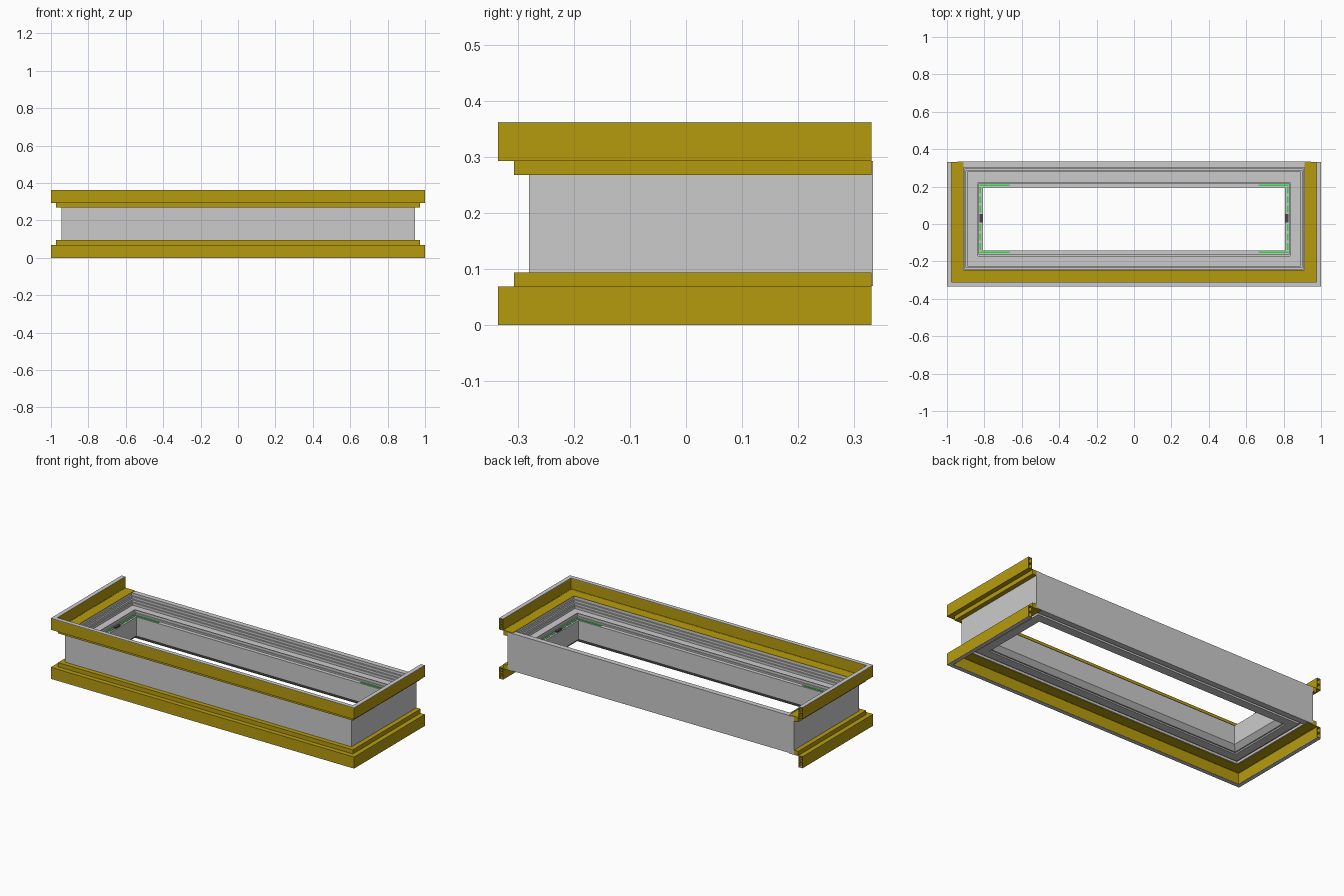
import bpy, bmesh

if "Cube" in bpy.data.objects:
    bpy.data.objects.remove(bpy.data.objects["Cube"])

HX, Y0, Y1 = 0.945, -0.28, 0.333   # outer faces of the grey frame
H = 0.362                          # total height


def material(name, color):
    m = bpy.data.materials.new(name)
    m.diffuse_color = color
    m.use_nodes = True
    m.node_tree.nodes["Principled BSDF"].inputs["Base Color"].default_value = m.diffuse_color
    return m


yellow = material("yellow", (0.47, 0.33, 0.004, 1))
green = material("green", (0.03, 0.75, 0.05, 1))
dark = material("dark", (0.07, 0.06, 0.07, 1))


def sweep(name, profile, closed=True, mat=None):
    """Sweep an (inset, z) profile round the frame, or round three sides only."""
    bm = bmesh.new()
    rings = []
    for d, z in profile:
        x, a = HX - d, Y0 + d
        b = Y1 - d if closed else 0.331
        rings.append([bm.verts.new((px, py, z))
                      for px, py in ((-x, b), (-x, a), (x, a), (x, b))])
    n = len(rings)
    for i in range(n):
        p, q = rings[i], rings[(i + 1) % n]
        for j in range(4 if closed else 3):
            k = (j + 1) % 4
            bm.faces.new((p[j], p[k], q[k], q[j]))
    if not closed:
        bm.faces.new([r[0] for r in rings])
        bm.faces.new([r[3] for r in rings])
    bmesh.ops.recalc_face_normals(bm, faces=bm.faces)
    me = bpy.data.meshes.new(name)
    bm.to_mesh(me)
    bm.free()
    ob = bpy.data.objects.new(name, me)
    bpy.context.collection.objects.link(ob)
    if mat:
        me.materials.append(mat)
    return ob


def bar(name, d0, d1, z0, z1, closed=False, mat=None):
    return sweep(name, [(d0, z0), (d1, z0), (d1, z1), (d0, z1)], closed, mat)


def box(name, center, size, mat):
    bpy.ops.mesh.primitive_cube_add(size=1, location=center)
    ob = bpy.context.object
    ob.name = name
    ob.scale = size
    ob.data.materials.append(mat)


# Main grey frame: tall outer wall stepping down to the inner lip
sweep("window_frame", [
    (0, 0.07), (0, 0.293), (0.031, 0.293), (0.031, 0.277), (0.039, 0.277),
    (0.039, 0.263), (0.048, 0.263), (0.048, 0.250), (0.055, 0.250),
    (0.055, 0.235), (0.104, 0.235), (0.104, 0.242), (0.110, 0.242),
    (0.110, 0.227), (0.116, 0.227), (0.116, 0.218), (0.138, 0.218),
    (0.138, 0.105), (0.112, 0.080), (0.104, 0.080), (0.104, 0.072),
    (0.052, 0.072), (0.052, 0.084), (0.035, 0.084), (0.035, 0.07)])

# Yellow trims around front and sides, mirrored top and bottom
for side in ("upper", "lower"):
    def zz(z):
        return z if side == "upper" else H - z
    # flat ledge over the frame edge
    bar(side + "_ledge", -0.027, 0.0, zz(0.268), zz(0.293), mat=yellow)
    bar(side + "_ledge_cover", -0.027, 0.033, zz(0.293), zz(0.296), mat=yellow)
    # hollow upright: two skins, a web, and grey end strips
    bar(side + "_outer_skin", -0.055, -0.051, zz(0.293), zz(0.361), mat=yellow)
    bar(side + "_inner_skin", -0.034, -0.030, zz(0.293), zz(0.361), mat=yellow)
    bar(side + "_web", -0.051, -0.034, zz(0.325), zz(0.329), mat=yellow)
    bar(side + "_foot", -0.051, -0.027, zz(0.293), zz(0.297), mat=yellow)
    bar(side + "_edge_strip", -0.055, -0.030, zz(0.358), zz(0.362))

# Green seals and dark catches on the inner lip
for s in (-1, 1):
    for i in range(7):
        box("side_seal", (s * 0.822, -0.12 + i * 0.05, 0.219),
            (0.01, 0.036, 0.004), green)
    for y in (-0.152, 0.206):
        box("corner_seal", (s * 0.745, y, 0.219), (0.16, 0.008, 0.004), green)
    box("catch", (s * 0.819, 0.03, 0.221), (0.016, 0.045, 0.008), dark)
